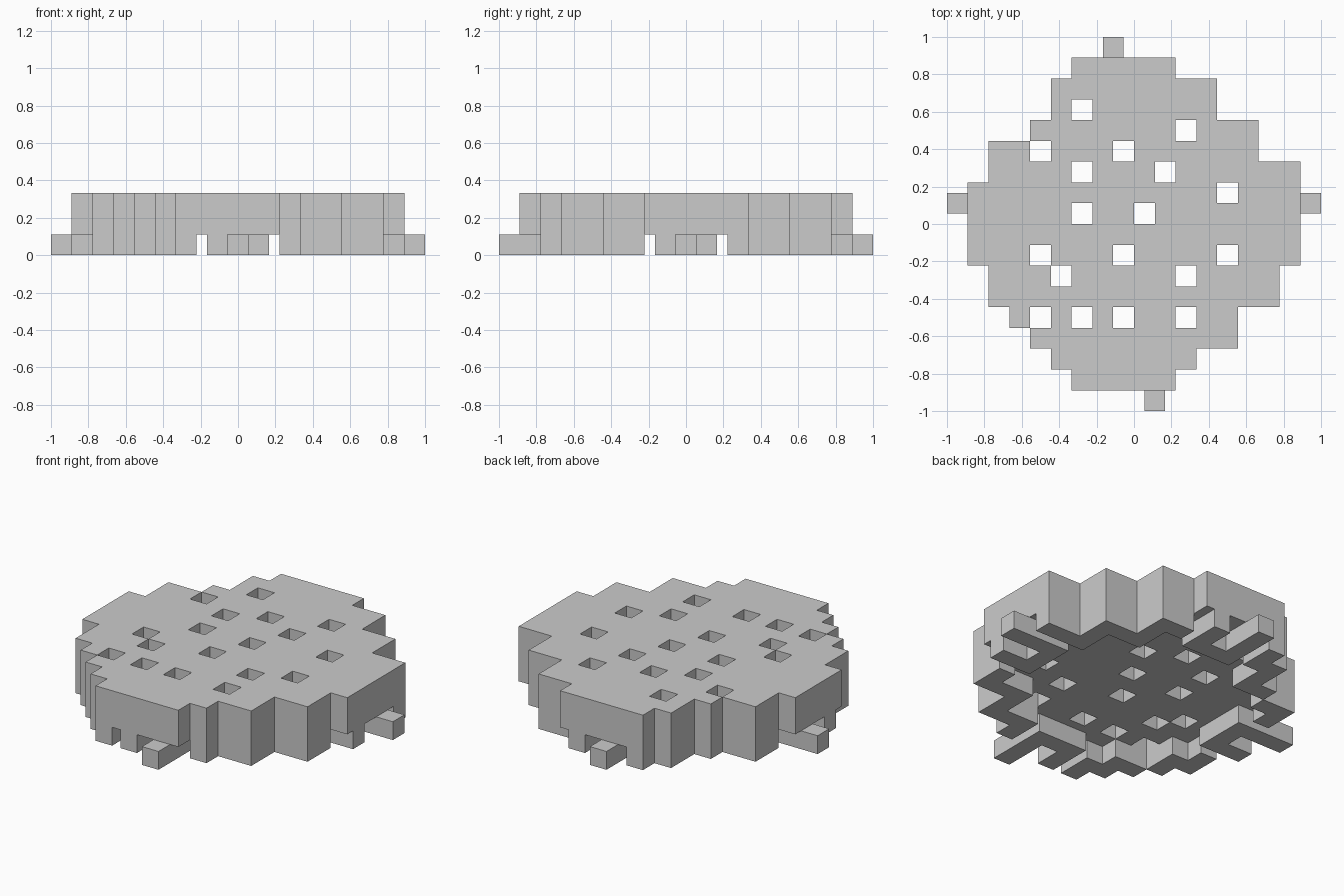
import bpy, bmesh, math

if "Cube" in bpy.data.objects:
    bpy.data.objects.remove(bpy.data.objects["Cube"])

U = 1 / 9  # one block

# Canopy outline: (y row, x start, x end) in blocks
ROWS = [(7, -3, 2), (6, -4, 4), (5, -4, 4), (4, -5, 6), (3, -7, 6), (2, -7, 8),
        (1, -8, 8), (0, -8, 8), (-1, -8, 8), (-2, -8, 8), (-3, -7, 7),
        (-4, -7, 7), (-5, -6, 5), (-6, -5, 5), (-7, -4, 3), (-8, -3, 2)]
# Gaps going right through the canopy
HOLES = {(-3, 5), (2, 4), (-5, 3), (-1, 3), (-3, 2), (1, 2), (4, 1), (-3, 0), (0, 0),
         (-5, -2), (-1, -2), (4, -2), (-4, -3), (2, -3), (-5, -5), (-3, -5), (-1, -5), (2, -5)}

outline = {(x, y) for y, x0, x1 in ROWS for x in range(x0, x1)}
cells = set()
for x, y in outline - HOLES:
    cells |= {(x, y, 1), (x, y, 2)}
    # lowest layer: a thin rim, broken where the branches pass
    rim = any((x + i, y + j) not in outline for i in (-1, 0, 1) for j in (-1, 0, 1))
    if rim and not (-2 <= x < 2 or -2 <= y < 2):
        cells.add((x, y, 0))


def build(name, bm):
    mesh = bpy.data.meshes.new(name)
    bm.normal_update()
    bm.to_mesh(mesh)
    bm.free()
    ob = bpy.data.objects.new(name, mesh)
    bpy.context.collection.objects.link(ob)
    return ob


def voxel_skin(name, cells):
    """Outer faces of a set of blocks."""
    bm = bmesh.new()
    verts = {}

    def vert(p):
        if p not in verts:
            verts[p] = bm.verts.new([c * U for c in p])
        return verts[p]

    for c in sorted(cells):
        for axis in range(3):
            for side in (0, 1):
                n = list(c)
                n[axis] += 2 * side - 1
                if tuple(n) in cells:
                    continue
                a, b = (axis + 1) % 3, (axis + 2) % 3
                loop = []
                for i, j in ((0, 0), (1, 0), (1, 1), (0, 1)):
                    p = list(c)
                    p[axis] += side
                    p[a] += i
                    p[b] += j
                    loop.append(vert(tuple(p)))
                bm.faces.new(loop if side else loop[::-1])
    return build(name, bm)


def bars(name, boxes):
    bm = bmesh.new()
    for x0, x1, y0, y1 in boxes:
        made = bmesh.ops.create_cube(bm, size=1)["verts"]
        for v in made:
            v.co = (((x0 + x1) / 2 + v.co.x * (x1 - x0)) * U,
                    ((y0 + y1) / 2 + v.co.y * (y1 - y0)) * U,
                    (0.5 + v.co.z) * U)
    return build(name, bm)


voxel_skin("leaf_canopy", cells)

# Branches: a main bar to each tip, a cross bar and a side twig
for name, s in (("right_branch", 1), ("left_branch", -1)):
    spans = [(5.5, 9, 0.5, 1.5), (5.5, 6.5, -0.5, 0.5), (5.5, 8, -1.5, -0.5)]
    bars(name, [(min(s * a, s * b), max(s * a, s * b), c, d) for a, b, c, d in spans])
for name, s in (("front_branch", 1), ("back_branch", -1)):
    spans = [(0.5, 1.5, -9, -5.5), (-0.5, 0.5, -6.5, -5.5), (-1.5, -0.5, -8, -5.5)]
    bars(name, [tuple(sorted((s * a, s * b)) + sorted((s * c, s * d))) for a, b, c, d in spans])
